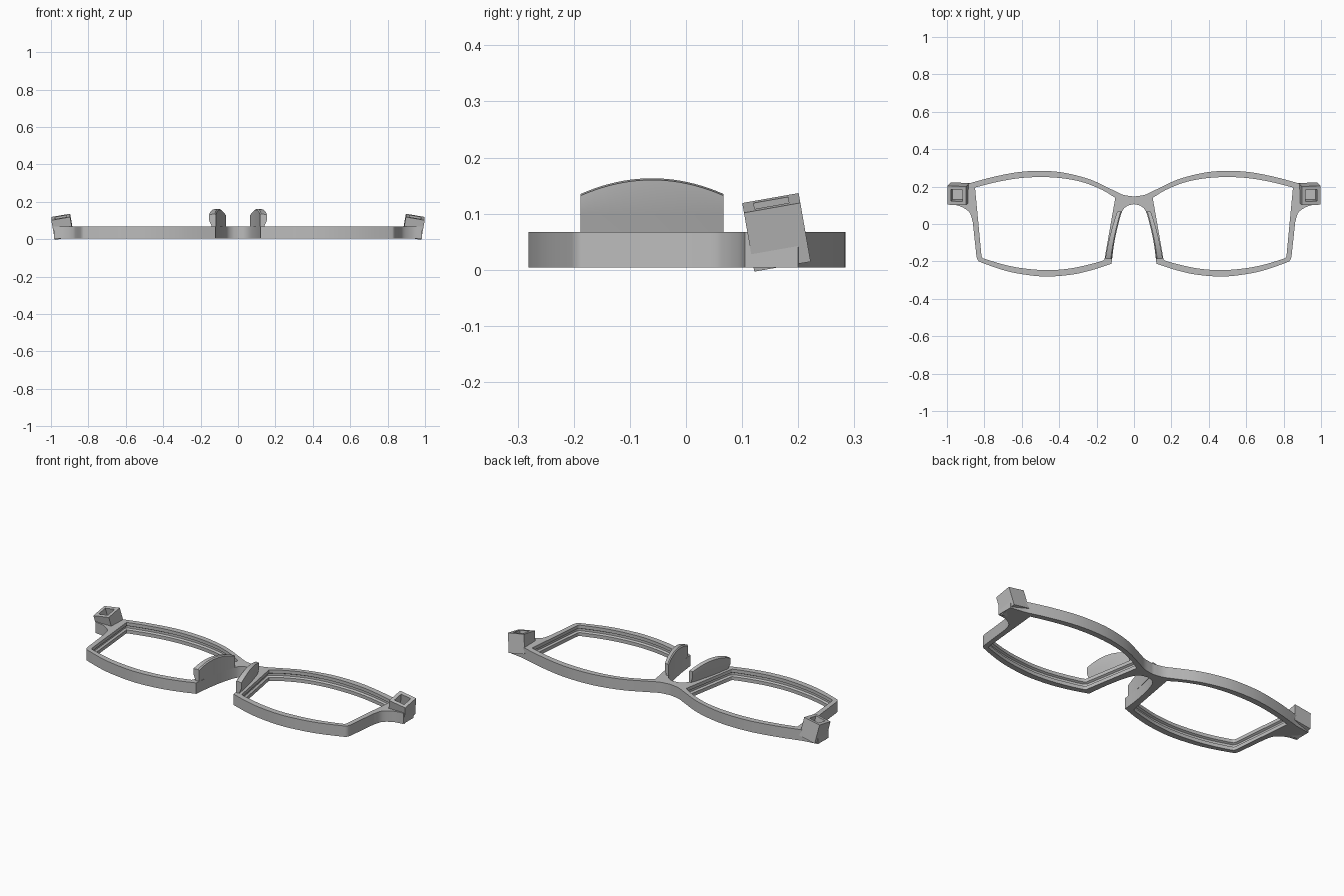
import bpy, bmesh, math
from mathutils import Vector, Matrix

if "Cube" in bpy.data.objects:
    bpy.data.objects.remove(bpy.data.objects["Cube"])

grey = bpy.data.materials.new("frame grey")
grey.use_nodes = True
grey.diffuse_color = (0.5, 0.5, 0.5, 1)
grey.node_tree.nodes["Principled BSDF"].inputs["Base Color"].default_value = (0.5, 0.5, 0.5, 1)

BOTTOM, TOP = 0.004, 0.067


def smooth_run(points, steps=6):
    """Smooth path through the points, without the last one."""
    p = [Vector(q) for q in points]
    if len(p) == 2:
        return p[:1]
    p = [2 * p[0] - p[1]] + p + [2 * p[-1] - p[-2]]
    path = []
    for a, b, c, d in zip(p, p[1:], p[2:], p[3:]):
        for i in range(steps):
            t = i / steps
            path.append(0.5 * (2 * b + (c - a) * t + (2 * a - 5 * b + 4 * c - d) * t ** 2
                               + (3 * b - a - 3 * c + d) * t ** 3))
    return path


def loft(name, rings):
    """Closed solid through equal-sized rings, with both ends capped."""
    bm = bmesh.new()
    rows = [[bm.verts.new(v) for v in ring] for ring in rings]
    n = len(rows[0])
    for lower, upper in zip(rows, rows[1:]):
        for i in range(n):
            j = (i + 1) % n
            bm.faces.new((lower[i], lower[j], upper[j], upper[i]))
    bm.faces.new(rows[0][::-1])
    bm.faces.new(rows[-1])
    bmesh.ops.recalc_face_normals(bm, faces=bm.faces)
    mesh = bpy.data.meshes.new(name)
    bm.to_mesh(mesh)
    bm.free()
    mesh.materials.append(grey)
    obj = bpy.data.objects.new(name, mesh)
    bpy.context.collection.objects.link(obj)
    return obj


def activate(obj):
    bpy.ops.object.select_all(action='DESELECT')
    obj.select_set(True)
    bpy.context.view_layer.objects.active = obj


def cut(obj, cutter):
    mod = obj.modifiers.new("cut", 'BOOLEAN')
    mod.operation, mod.solver, mod.object = 'DIFFERENCE', 'EXACT', cutter
    activate(obj)
    bpy.ops.object.modifier_apply(modifier=mod.name)
    bpy.data.objects.remove(cutter)


def finish(obj):
    activate(obj)
    bpy.ops.object.shade_smooth_by_angle(angle=math.radians(30))


def offset(loop, distance):
    """Move a clockwise loop outward in its plane."""
    out = []
    for i, p in enumerate(loop):
        a = (p - loop[i - 1]).normalized()
        b = (loop[(i + 1) % len(loop)] - p).normalized()
        na, nb = Vector((-a.y, a.x)), Vector((-b.y, b.x))
        out.append(p + (na + nb) * distance / (1 + na.dot(nb)))
    return out


# Frame outline, half of it, clockwise from the top of the bridge
brow = [(0, .147), (.06, .157), (.12, .185), (.24, .24), (.38, .275), (.5, .284),
        (.62, .277), (.76, .25), (.9, .212)]
end_tip = [(.9, .212), (.985, .2)]
end_face = [(.985, .2), (.985, .105)]
fillet = [(.985, .105), (.93, .095), (.88, .062), (.862, .01)]
side = [(.862, .01), (.842, -.175)]
lower_rim = [(.842, -.175), (.834, -.195), (.81, -.208), (.7, -.246), (.6, -.268),
             (.47, -.281), (.33, -.27), (.22, -.245), (.12, -.212)]
nose = [(.12, -.212), (.106, -.1), (.086, 0), (.062, .07), (.035, .097), (0, .106)]
half = [p for run in (brow, end_tip, end_face, fillet, side, lower_rim, nose)
        for p in smooth_run(run)] + [Vector(nose[-1])]
outline = half + [Vector((-p.x, p.y)) for p in half[-2:0:-1]]
frame = loft("frame", [[(p.x, p.y, z) for p in outline] for z in (BOTTOM, TOP)])

# Lens openings with a groove half way up
lens_top = [(.1, .14), (.17, .182), (.27, .222), (.38, .244), (.5, .251), (.62, .244),
            (.74, .223), (.85, .195)]
lens_side = [(.85, .195), (.816, -.165)]
lens_bottom = [(.816, -.165), (.811, -.179), (.795, -.187), (.7, -.216), (.6, -.236),
               (.47, -.247), (.35, -.239), (.25, -.219), (.17, -.197), (.157, -.185)]
lens_nose = [(.157, -.185), (.1, .14)]
opening = [p for run in (lens_top, lens_side, lens_bottom, lens_nose) for p in smooth_run(run)]
levels = [(-.05, 0), (.024, 0), (.03, .011), (.042, .011), (.048, 0), (.12, 0)]
for s in (1, -1):
    rings = [[(s * p.x, p.y, z) for p in offset(opening, d)] for z, d in levels]
    cut(frame, loft("lens_cutter", rings))
finish(frame)


def box_rings(size, z0, z1, matrix):
    h = size / 2
    corners = [(-h, -h), (h, -h), (h, h), (-h, h)]
    return [[matrix @ Vector((x, y, z)) for x, y in corners] for z in (z0, z1)]


for s, word in ((1, "left"), (-1, "right")):
    # Tilted hinge socket with a square pocket
    tilt = (Matrix.Translation((s * .948, .152, .119))
            @ Matrix.Rotation(math.radians(10), 4, 'X')
            @ Matrix.Rotation(math.radians(10 * s), 4, 'Y'))
    socket = loft(word + "_hinge_socket", box_rings(.102, -.108, 0, tilt))
    cut(socket, loft("pocket_cutter", box_rings(.062, -.06, .05, tilt)))
    finish(socket)

    # Nose pad: blade following the nose edge, with an arched top
    rings = []
    for i in range(21):
        t = i / 20
        y = -.188 + .255 * t
        x = .118 - .028 * t - .025 * t * t
        w = .036 - .012 * t
        z = .163 - .028 * (2 * t - 1) ** 2
        section = [(x, TOP - .002), (x, z - .006), (x + .006, z), (x + w, z - .003),
                   (x + w, .1), (x + w * .6, TOP), (x + w * .6, TOP - .002)]
        rings.append([(s * px, y, pz) for px, pz in section])
    finish(loft(word + "_nose_pad", rings))
